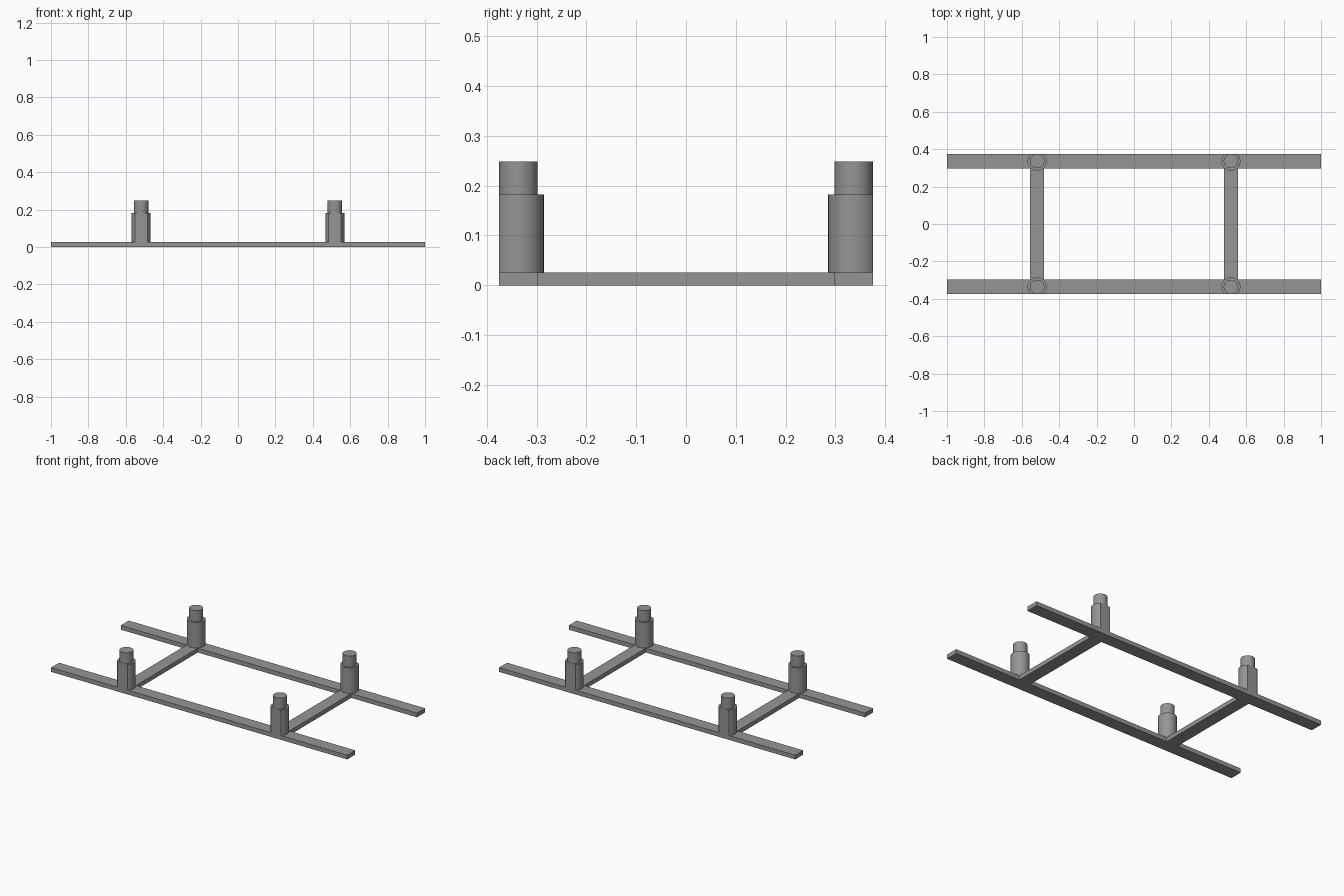
import bpy, bmesh, math

if "Cube" in bpy.data.objects:
    bpy.data.objects.remove(bpy.data.objects["Cube"])

RAIL_Y, POST_X, HALF, THICK = 0.3365, 0.518, 0.0385, 0.026

grey = bpy.data.materials.new("mid_grey")
grey.diffuse_color = (0.3, 0.3, 0.3, 1)
grey.use_nodes = True
grey.node_tree.nodes["Principled BSDF"].inputs["Base Color"].default_value = grey.diffuse_color


def finish(name, bm):
    mesh = bpy.data.meshes.new(name)
    bmesh.ops.recalc_face_normals(bm, faces=bm.faces)
    bm.to_mesh(mesh)
    bm.free()
    mesh.materials.append(grey)
    obj = bpy.data.objects.new(name, mesh)
    bpy.context.collection.objects.link(obj)
    return obj


def bar(name, x, y, sx, sy):
    bm = bmesh.new()
    bmesh.ops.create_cube(bm, size=1)
    for v in bm.verts:
        v.co = (x + v.co.x * sx, y + v.co.y * sy, (v.co.z + 0.5) * THICK)
    return finish(name, bm)


def cylinder(name, x, y, r, z0, z1, flat_side=0):
    bm = bmesh.new()
    bmesh.ops.create_cone(bm, cap_ends=True, segments=48,
                          radius1=r, radius2=r, depth=z1 - z0)
    bmesh.ops.translate(bm, verts=bm.verts, vec=(x, y, (z0 + z1) / 2))
    if flat_side:
        # trim the outer side flush with the rail and close the cut
        bmesh.ops.bisect_plane(bm, geom=bm.verts[:] + bm.edges[:] + bm.faces[:],
                               plane_co=(x, y + flat_side * HALF, 0),
                               plane_no=(0, flat_side, 0), clear_outer=True)
        bmesh.ops.holes_fill(bm, edges=[e for e in bm.edges if e.is_boundary])
    obj = finish(name, bm)
    bpy.context.view_layer.objects.active = obj
    obj.select_set(True)
    bpy.ops.object.shade_smooth_by_angle(angle=math.radians(25))
    obj.select_set(False)


# long rails
for label, s in (("front", -1), ("back", 1)):
    bar(f"{label}_rail", 0, s * RAIL_Y, 2, 2 * HALF)

for side, sx in (("left", -1), ("right", 1)):
    # cross bars between the rails
    bar(f"{side}_cross_bar", sx * POST_X, 0, 0.076, 2 * (RAIL_Y - HALF))
    # stepped posts
    for label, sy in (("front", -1), ("back", 1)):
        pos = (sx * POST_X, sy * RAIL_Y)
        cylinder(f"{label}_{side}_post", *pos, 0.051, THICK, 0.182, sy)
        cylinder(f"{label}_{side}_peg", *pos, HALF, 0.182, 0.248)
